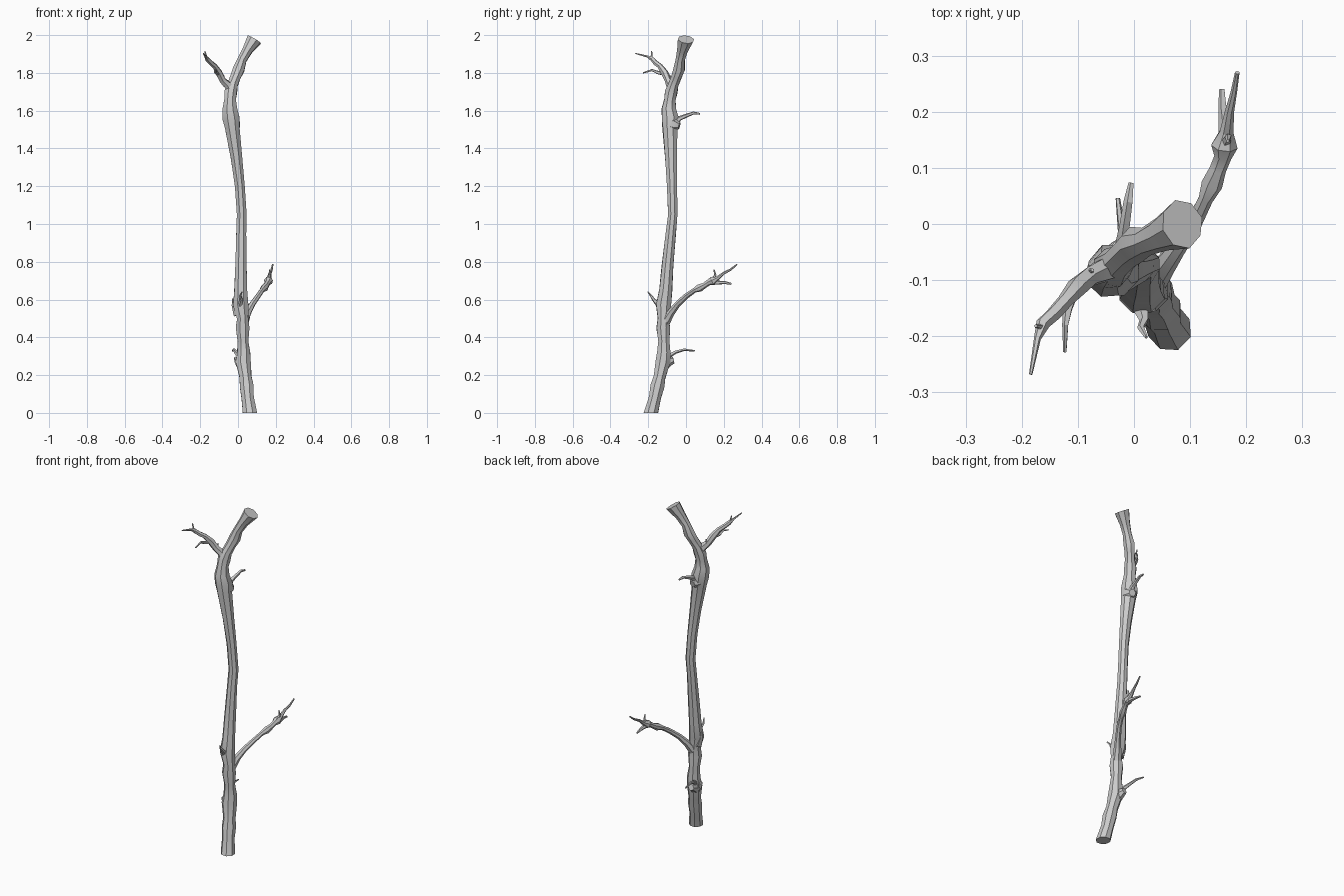
import bpy, bmesh, math, random
from mathutils import Vector

random.seed(4)


def limb(name, pts, sides=8, rough=0.07, end_dir=None):
    """Loft irregular rings along a path of (x, y, z, radius) points."""
    bm = bmesh.new()
    ps = [Vector(p[:3]) for p in pts]
    side = Vector((1, 0, 0))
    rings = []
    for i, p in enumerate(ps):
        t = (ps[min(i + 1, len(ps) - 1)] - ps[max(i - 1, 0)]).normalized()
        if p.z == 0:
            t = Vector((0, 0, 1))
        if end_dir and i == len(ps) - 1:
            t = Vector(end_dir).normalized()
        u = side - t * side.dot(t)
        if u.length < 0.2:
            u = t.orthogonal()
        u.normalize()
        side = u
        v = t.cross(u)
        ring = []
        for k in range(sides):
            a = math.tau * (k + 0.5) / sides
            r = pts[i][3] * (1.03 + random.uniform(-rough, rough))
            ring.append(bm.verts.new(p + (u * math.cos(a) + v * math.sin(a)) * r))
        if rings:
            for k in range(sides):
                j = (k + 1) % sides
                bm.faces.new((rings[-1][k], rings[-1][j], ring[j], ring[k]))
        rings.append(ring)
    bm.faces.new(rings[0][::-1])
    bm.faces.new(rings[-1])
    me = bpy.data.meshes.new(name)
    bm.to_mesh(me)
    bm.free()
    ob = bpy.data.objects.new(name, me)
    bpy.context.collection.objects.link(ob)
    bpy.context.view_layer.objects.active = ob
    ob.select_set(True)
    bpy.ops.object.shade_smooth_by_angle(angle=math.radians(28))
    ob.select_set(False)
    return ob


# Main trunk with swollen knots, ending in a sawn-off top
limb("trunk", [
    (.062, -.185, 0, .040), (.05, -.165, .08, .034), (.045, -.152, .14, .038),
    (.04, -.14, .19, .033), (.028, -.122, .27, .040), (.03, -.117, .32, .037),
    (.027, -.117, .38, .030), (.024, -.12, .45, .038), (.025, -.12, .50, .031),
    (.014, -.118, .57, .041), (.014, -.107, .65, .035), (.016, -.097, .78, .032),
    (.017, -.08, .95, .028), (.02, -.07, 1.05, .027), (.01, -.074, 1.2, .027),
    (-.008, -.079, 1.35, .032), (-.03, -.084, 1.51, .042), (-.037, -.083, 1.56, .046),
    (-.043, -.09, 1.61, .040), (-.042, -.085, 1.66, .031), (-.038, -.078, 1.70, .034),
    (-.028, -.066, 1.74, .028), (-.012, -.05, 1.78, .028), (.004, -.036, 1.82, .031),
    (.022, -.03, 1.87, .025), (.05, -.018, 1.92, .029), (.086, 0, 1.977, .042)],
    rough=.05, end_dir=(.5, .12, .85))

# Upper left branch and its twigs
limb("upper_branch", [
    (-.03, -.075, 1.69, .024), (-.055, -.083, 1.735, .022), (-.08, -.095, 1.76, .018),
    (-.10, -.112, 1.80, .019), (-.122, -.137, 1.835, .014), (-.143, -.16, 1.853, .013),
    (-.163, -.178, 1.873, .012), (-.172, -.205, 1.887, .006), (-.184, -.268, 1.903, .003)], 6)
limb("upper_branch_low_twig", [
    (-.105, -.115, 1.795, .010), (-.118, -.15, 1.802, .009), (-.122, -.18, 1.815, .006),
    (-.123, -.228, 1.80, .003)], 5)
limb("upper_branch_tip_twig", [
    (-.158, -.172, 1.865, .009), (-.168, -.183, 1.885, .005), (-.175, -.182, 1.915, .003)], 5)

# Lower right branch with two knots and its twigs
limb("lower_branch", [
    (.03, -.11, .48, .026), (.05, -.08, .53, .020), (.075, -.045, .575, .016),
    (.105, 0, .618, .014), (.127, .045, .65, .013), (.139, .072, .662, .020),
    (.150, .098, .676, .015), (.158, .12, .69, .016), (.161, .14, .698, .023),
    (.165, .165, .712, .012), (.17, .20, .74, .008), (.178, .235, .758, .006),
    (.184, .27, .786, .004)], 7)
limb("lower_branch_side_twig", [
    (.159, .13, .692, .012), (.163, .165, .69, .011), (.158, .205, .69, .008),
    (.157, .24, .683, .005)], 5)
limb("lower_branch_up_twig", [
    (.161, .14, .70, .012), (.168, .155, .73, .006), (.167, .148, .758, .003)], 5)

# Curled twigs growing out of knots on the back of the trunk
limb("low_back_knot", [
    (.022, -.125, .25, .030), (.016, -.092, .273, .027), (.013, -.066, .279, .017)], 7)
limb("low_back_twig", [
    (.015, -.095, .28, .013), (.003, -.085, .305, .012), (-.012, -.055, .322, .009),
    (-.022, -.01, .335, .007), (-.029, .046, .329, .004)], 5)
limb("high_back_knot", [
    (-.03, -.09, 1.535, .038), (-.022, -.055, 1.525, .036), (-.018, -.035, 1.52, .020)], 7)
limb("high_back_twig", [
    (-.022, -.055, 1.53, .016), (-.020, -.035, 1.558, .013), (-.016, -.002, 1.572, .010),
    (-.010, .04, 1.588, .008), (-.005, .073, 1.583, .005)], 5)

# Short twigs and stubs on the front and side
limb("front_twig", [
    (.014, -.125, .54, .020), (.013, -.152, .58, .014), (.018, -.172, .60, .008),
    (.012, -.185, .62, .006), (.022, -.202, .642, .003)], 5)
limb("left_stub", [
    (.0, -.115, .52, .022), (-.022, -.11, .57, .012), (-.028, -.108, .605, .004)], 5)
limb("left_low_stub", [
    (.02, -.12, .24, .022), (-.006, -.125, .275, .013), (-.016, -.127, .295, .006)], 5)
limb("crotch_bud", [
    (-.065, -.088, 1.73, .012), (-.078, -.085, 1.765, .006), (-.074, -.082, 1.785, .003)], 5)
